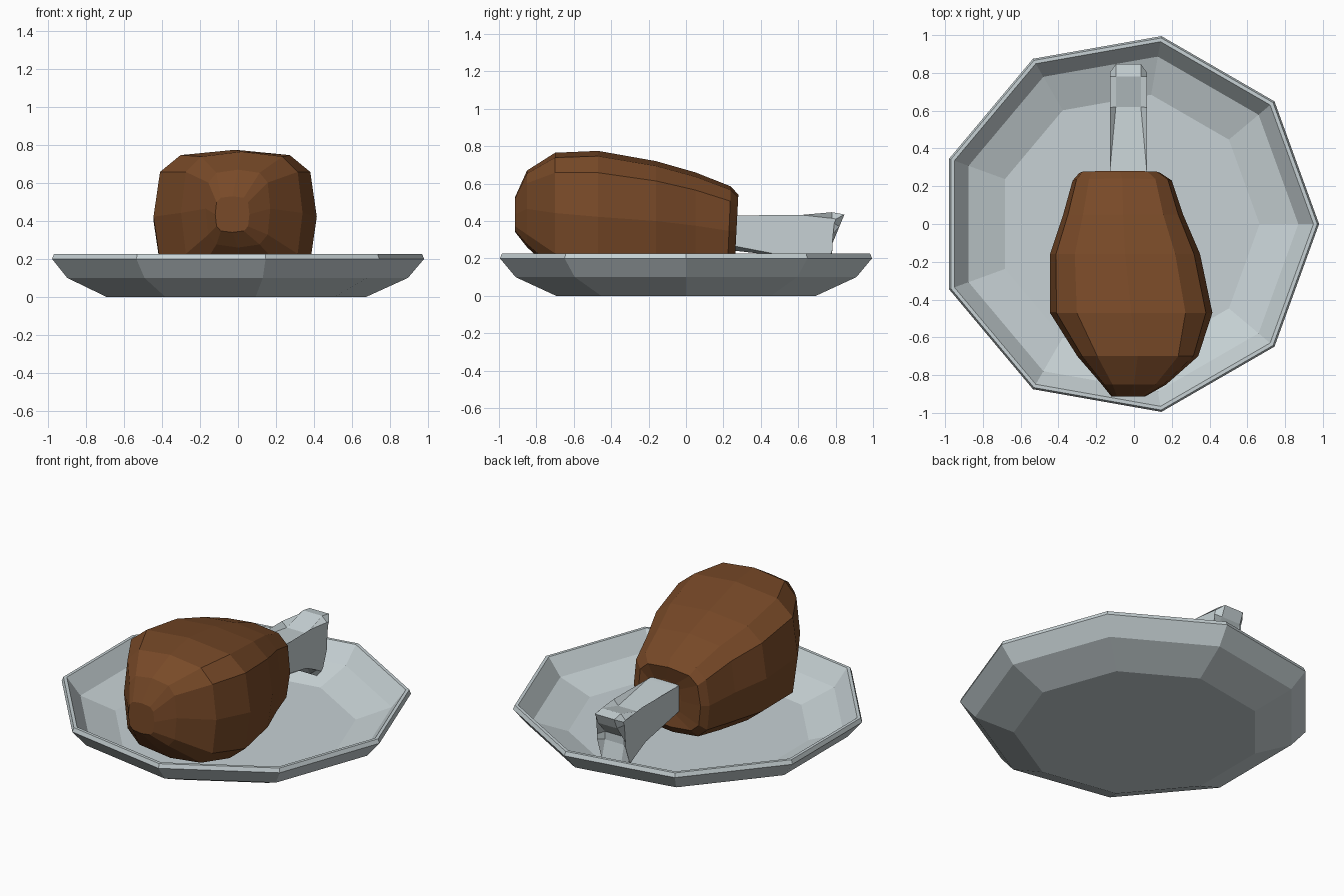
import bpy, bmesh, math

if "Cube" in bpy.data.objects:
    bpy.data.objects.remove(bpy.data.objects["Cube"])


def material(name, rgb):
    m = bpy.data.materials.new(name)
    m.diffuse_color = (*rgb, 1)
    m.use_nodes = True
    m.node_tree.nodes["Principled BSDF"].inputs["Base Color"].default_value = m.diffuse_color
    return m


def finish(name, bm, mat):
    bmesh.ops.recalc_face_normals(bm, faces=bm.faces)
    me = bpy.data.meshes.new(name)
    bm.to_mesh(me)
    bm.free()
    me.materials.append(mat)
    ob = bpy.data.objects.new(name, me)
    bpy.context.collection.objects.link(ob)
    return ob


def loft(name, rings, mat):
    """Skin a list of equal-length point rings and cap both ends."""
    bm = bmesh.new()
    rows = [[bm.verts.new(p) for p in ring] for ring in rings]
    n = len(rows[0])
    for a, b in zip(rows, rows[1:]):
        for i in range(n):
            j = (i + 1) % n
            bm.faces.new((a[i], a[j], b[j], b[i]))
    bm.faces.new(rows[0])
    bm.faces.new(rows[-1])
    return finish(name, bm, mat)


pale = material("pale grey", (0.57, 0.64, 0.66))
brown = material("roast brown", (0.19, 0.068, 0.021))

# Plate: nine-sided turned profile, (radius, height)
plate_profile = [(0.705, 0), (0.925, 0.10), (1.01, 0.20), (1.0, 0.225),
                 (0.98, 0.225), (0.90, 0.12), (0.695, 0.05)]
loft("plate", [[(r * math.cos(math.tau * i / 9) - 0.03,
                 r * math.sin(math.tau * i / 9), z) for i in range(9)]
               for r, z in plate_profile], pale)


# Meat: rounded-box sections along y
def section(y, x0, x1, z0, z1, lean=0.0, n=12, power=0.58):
    pts = []
    for i in range(n):
        c, s = math.cos(math.tau * i / n), math.sin(math.tau * i / n)
        u = math.copysign(abs(c) ** power, c)
        v = math.copysign(abs(s) ** power, s)
        pts.append(((x0 + x1) / 2 + u * (x1 - x0) / 2, y + lean * v,
                    (z0 + z1) / 2 + v * (z1 - z0) / 2))
    return pts


meat_sections = [
    (0.25, -0.14, 0.08, 0.23, 0.44, 0),
    (0.27, -0.29, 0.14, 0.16, 0.54, 0.01),
    (0.23, -0.325, 0.20, 0.11, 0.585, 0.01),
    (0.05, -0.375, 0.26, 0.09, 0.66, 0),
    (-0.16, -0.445, 0.35, 0.08, 0.72, 0),
    (-0.47, -0.445, 0.415, 0.07, 0.775, 0),
    (-0.70, -0.30, 0.34, 0.12, 0.765, 0),
    (-0.85, -0.17, 0.17, 0.26, 0.67, 0),
    (-0.913, -0.12, 0.06, 0.34, 0.53, 0),
]
loft("meat", [section(*s) for s in meat_sections], brown)

# Bone: side outline (y, z) given thickness, long edges chamfered, forked knuckle
outline = [(0.10, 0.44), (0.28, 0.43), (0.62, 0.40), (0.78, 0.447), (0.847, 0.435),
           (0.82, 0.37), (0.75, 0.29), (0.75, 0.24), (0.78, 0.13), (0.73, 0.09),
           (0.66, 0.13), (0.60, 0.235), (0.10, 0.26)]
bm = bmesh.new()
sides = [[bm.verts.new((x, y, z)) for y, z in outline] for x in (-0.128, 0.068)]
for a in range(len(outline)):
    b = (a + 1) % len(outline)
    bm.faces.new((sides[0][a], sides[0][b], sides[1][b], sides[1][a]))
caps = [bm.faces.new(s) for s in sides]
rim = list({e for f in caps for e in f.edges})
bmesh.ops.bevel(bm, geom=rim, offset=0.032, segments=1, affect='EDGES', clamp_overlap=True)
finish("bone", bm, pale)
